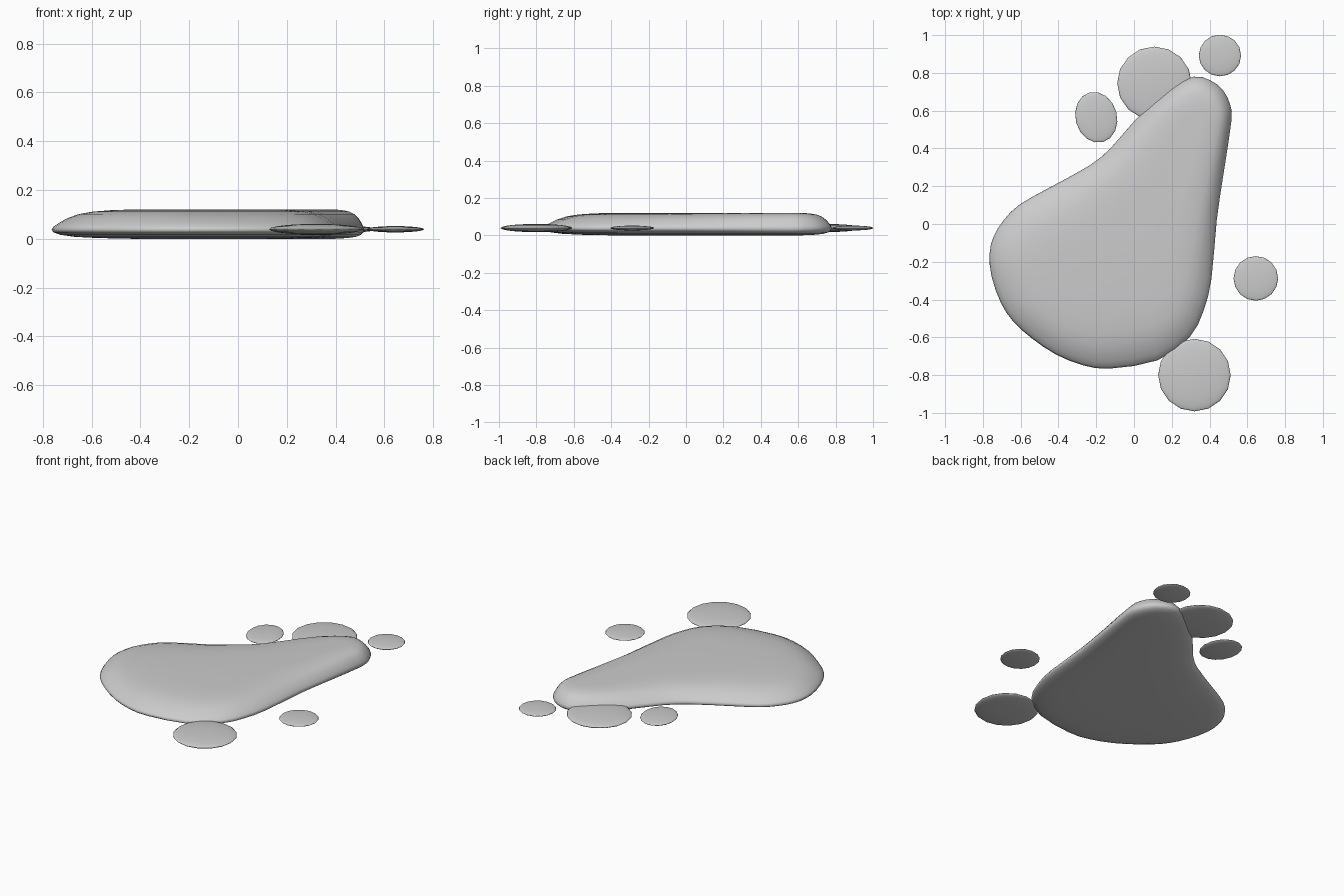
import bpy, bmesh, math
from mathutils import Vector
from mathutils.geometry import intersect_point_line

cube = bpy.data.objects.get("Cube")
if cube:
    bpy.data.objects.remove(cube, do_unlink=True)

grey = bpy.data.materials.new("light grey")
grey.use_nodes = True
grey.diffuse_color = (0.6, 0.6, 0.6, 1)
grey.node_tree.nodes["Principled BSDF"].inputs["Base Color"].default_value = (0.6, 0.6, 0.6, 1)


def finish(bm, name):
    """Turn a bmesh into a smooth grey object."""
    bmesh.ops.recalc_face_normals(bm, faces=bm.faces)
    for f in bm.faces:
        f.smooth = True
    mesh = bpy.data.meshes.new(name)
    bm.to_mesh(mesh)
    bm.free()
    mesh.materials.append(grey)
    obj = bpy.data.objects.new(name, mesh)
    bpy.context.collection.objects.link(obj)
    return obj


def smooth_loop(pts, steps):
    """Closed Catmull-Rom curve through the points."""
    out, n = [], len(pts)
    for i in range(n):
        a, b, c, d = (Vector(pts[(i + k) % n]) for k in (-1, 0, 1, 2))
        for s in range(steps):
            t = s / steps
            out.append(0.5 * (2 * b + (c - a) * t + (2 * a - 5 * b + 4 * c - d) * t * t
                              + (3 * b - a - 3 * c + d) * t ** 3))
    return out


def nearest_on_spine(p):
    best = None
    for a, b in zip(SPINE, SPINE[1:]):
        a, b = Vector(a), Vector(b)
        t = min(1, max(0, intersect_point_line(p, a, b)[1]))
        q = a.lerp(b, t)
        if best is None or (p - q).length < (p - best).length:
            best = q
    return best


# Puddle: outline drawn inward towards a spine, with a rounded rim
OUTLINE = [(.315, .78), (.405, .76), (.47, .71), (.51, .63), (.515, .54), (.473, .26),
           (.438, .02), (.41, -.29), (.368, -.46), (.294, -.60), (.124, -.722), (-.124, -.765),
           (-.267, -.749), (-.415, -.69), (-.54, -.606), (-.64, -.516), (-.706, -.415),
           (-.754, -.278), (-.765, -.16), (-.743, -.066), (-.69, .02), (-.606, .103),
           (-.447, .193), (-.235, .31), (-.12, .405), (.013, .558), (.188, .717)]
SPINE = [(-.3, -.25), (.05, -.2), (.35, .55)]
# (how far inward, height), from the underside round the rim to the top
PROFILE = [(.7, 0), (.4, .003), (.2, .008), (.08, .016), (.02, .026), (0, .037),
           (.02, .05), (.07, .066), (.14, .084), (.24, .101), (.36, .111), (.52, .117), (.7, .12)]

outline = smooth_loop(OUTLINE, 2)
targets = [nearest_on_spine(p) for p in outline]
bm = bmesh.new()
rings = [[bm.verts.new((*p.lerp(q, t), z)) for p, q in zip(outline, targets)] for t, z in PROFILE]
count = len(outline)
for low, high in zip(rings, rings[1:]):
    for i in range(count):
        j = (i + 1) % count
        bm.faces.new((low[i], low[j], high[j], high[i]))
bm.faces.new(rings[0][::-1])
bm.faces.new(rings[-1])
finish(bm, "puddle")

# Droplets: flattened spheres (name, x, y, half width, half depth, half height, turn)
DROPS = [("front_droplet", .32, -.80, .192, .192, .022, 0),
         ("left_droplet", .645, -.288, .118, .118, .013, 0),
         ("back_large_droplet", .108, .745, .197, .194, .022, 0),
         ("back_left_droplet", .455, .892, .112, .11, .013, 0),
         ("back_right_droplet", -.2, .565, .11, .136, .015, 15)]
for name, x, y, rx, ry, rz, turn in DROPS:
    bm = bmesh.new()
    bmesh.ops.create_uvsphere(bm, u_segments=16, v_segments=12, radius=1)
    drop = finish(bm, name)
    drop.location = (x, y, .039)
    drop.scale = (rx, ry, rz)
    drop.rotation_euler.z = math.radians(turn)
